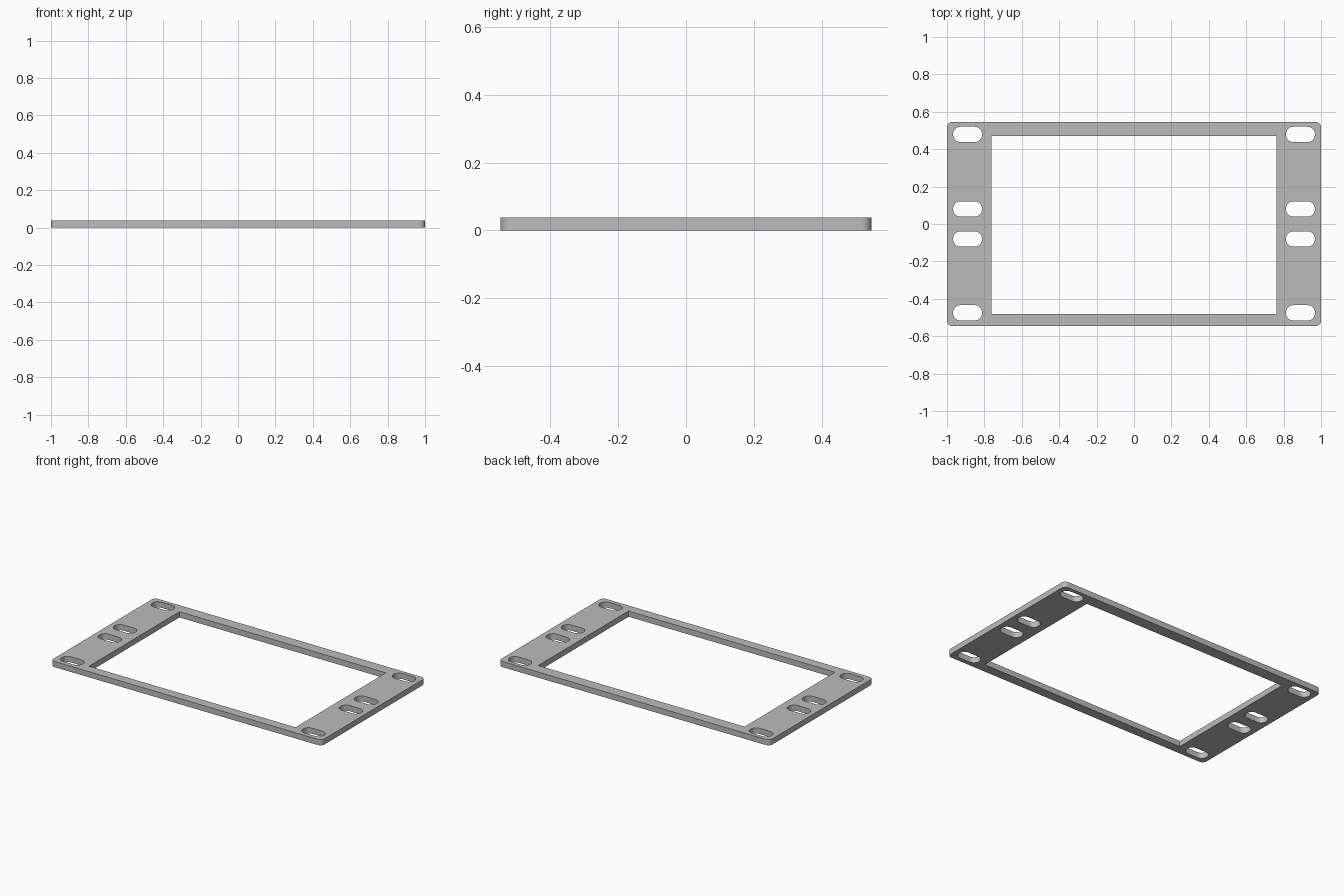
import bpy
import bmesh
from math import cos, sin, pi

cube = bpy.data.objects.get("Cube")
if cube:
    bpy.data.objects.remove(cube, do_unlink=True)

THICKNESS = 0.038


def rounded_rect(cx, cy, half_x, half_y, radius=0, steps=10):
    """Outline points of a rectangle, with optional rounded corners."""
    points = []
    corners = ((1, 1), (-1, 1), (-1, -1), (1, -1))
    for i, (sx, sy) in enumerate(corners):
        px = cx + sx * (half_x - radius)
        py = cy + sy * (half_y - radius)
        for k in range(steps + 1 if radius else 1):
            a = (i + k / steps) * pi / 2
            points.append((px + radius * cos(a), py + radius * sin(a)))
    return points


# Plate outline, window and slotted mounting holes
outlines = [
    rounded_rect(0, 0, 1, 0.546, 0.03),
    rounded_rect(0, -0.006, 0.762, 0.476),
]
for x in (-0.89, 0.89):
    for y in (-0.475, -0.08, 0.08, 0.479):
        outlines.append(rounded_rect(x, y, 0.077, 0.041, 0.039))

# Filled flat curve: inner outlines become through holes
curve = bpy.data.curves.new("mounting_plate", "CURVE")
curve.dimensions = "2D"
curve.fill_mode = "BOTH"
curve.extrude = THICKNESS / 2
for outline in outlines:
    spline = curve.splines.new("POLY")
    spline.points.add(len(outline) - 1)
    for point, (x, y) in zip(spline.points, outline):
        point.co = (x, y, 0, 1)
    spline.use_cyclic_u = True

plate = bpy.data.objects.new("mounting_plate", curve)
bpy.context.collection.objects.link(plate)
bpy.ops.object.select_all(action="DESELECT")
plate.select_set(True)
bpy.context.view_layer.objects.active = plate
bpy.ops.object.convert(target="MESH")
plate = bpy.context.object
plate.name = "mounting_plate"

# Weld caps to walls and stand the plate on the ground
bm = bmesh.new()
bm.from_mesh(plate.data)
bmesh.ops.remove_doubles(bm, verts=bm.verts, dist=0.0001)
bmesh.ops.recalc_face_normals(bm, faces=bm.faces)
bmesh.ops.translate(bm, verts=bm.verts, vec=(0, 0, THICKNESS / 2))
bm.to_mesh(plate.data)
bm.free()
bpy.ops.object.shade_smooth_by_angle(angle=pi / 6)

# Plain grey finish
grey = bpy.data.materials.new("plain_grey")
grey.use_nodes = True
colour = (0.5, 0.5, 0.5, 1)
grey.diffuse_color = colour
grey.node_tree.nodes["Principled BSDF"].inputs["Base Color"].default_value = colour
plate.data.materials.clear()
plate.data.materials.append(grey)
